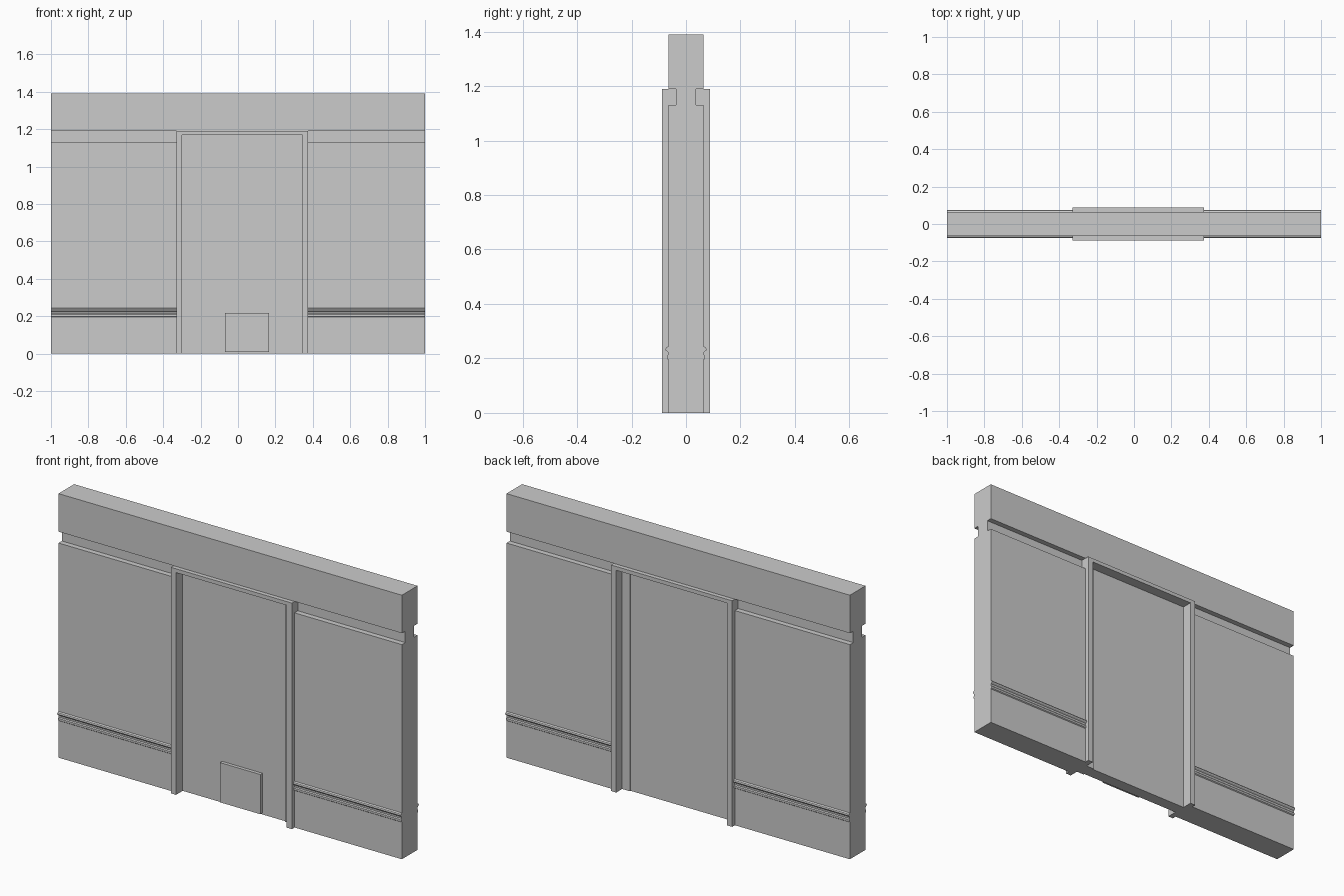
import bpy, bmesh

if "Cube" in bpy.data.objects:
    bpy.data.objects.remove(bpy.data.objects["Cube"])


def prism(name, pts, axis, lo, hi):
    """Extrude a closed profile: axis 'x' takes (y, z) points, 'y' takes (x, z)."""
    bm = bmesh.new()
    place = (lambda p: (lo, p[0], p[1])) if axis == 'x' else (lambda p: (p[0], lo, p[1]))
    face = bm.faces.new([bm.verts.new(place(p)) for p in pts])
    ext = bmesh.ops.extrude_face_region(bm, geom=[face])
    move = (hi - lo, 0, 0) if axis == 'x' else (0, hi - lo, 0)
    bmesh.ops.translate(bm, vec=move,
                        verts=[v for v in ext['geom'] if isinstance(v, bmesh.types.BMVert)])
    bmesh.ops.recalc_face_normals(bm, faces=bm.faces)
    mesh = bpy.data.meshes.new(name)
    bm.to_mesh(mesh)
    bm.free()
    ob = bpy.data.objects.new(name, mesh)
    bpy.context.collection.objects.link(ob)
    return ob


def box(name, x0, x1, y0, y1, z0, z1):
    return prism(name, [(x0, z0), (x1, z0), (x1, z1), (x0, z1)], 'y', y0, y1)


FRAME_L, FRAME_R, FRAME_TOP = -0.33, 0.375, 1.19
OPEN_L, OPEN_R, OPEN_TOP = -0.30, 0.345, 1.17

# Wall: one half section with moulded rail and upper groove, mirrored in y
half = [(0.065, 0), (0.065, 0.195), (0.070, 0.199), (0.070, 0.209),
        (0.066, 0.214), (0.067, 0.224), (0.074, 0.229), (0.076, 0.234),
        (0.073, 0.240), (0.065, 0.244),
        (0.065, 1.13), (0.037, 1.13), (0.037, 1.19), (0.065, 1.19), (0.065, 1.39)]
section = half + [(-y, z) for y, z in reversed(half)]
wall = prism("wall", section, 'x', -1, 1)

# Doorway cut through the wall
cutter = box("doorway_cutter", FRAME_L, FRAME_R, -0.2, 0.2, -0.1, FRAME_TOP)
cut = wall.modifiers.new("doorway", 'BOOLEAN')
cut.operation, cut.solver, cut.object = 'DIFFERENCE', 'EXACT', cutter
bpy.context.view_layer.objects.active = wall
bpy.ops.object.modifier_apply(modifier=cut.name)
bpy.data.objects.remove(cutter)

# Door frame: two jambs and a head in one piece
prism("door_frame", [(FRAME_L, 0), (OPEN_L, 0), (OPEN_L, OPEN_TOP), (OPEN_R, OPEN_TOP),
                     (OPEN_R, 0), (FRAME_R, 0), (FRAME_R, FRAME_TOP), (FRAME_L, FRAME_TOP)],
      'y', -0.0875, 0.0875)

# Recessed door leaf with a slightly raised closing strip
box("door_leaf", OPEN_L, 0.30, -0.032, 0.032, 0, OPEN_TOP)
box("closing_strip", 0.30, OPEN_R, -0.038, 0.038, 0, OPEN_TOP)

# Small hatch low on the front of the door
box("hatch", -0.07, 0.165, -0.05, -0.03, 0.008, 0.217)
